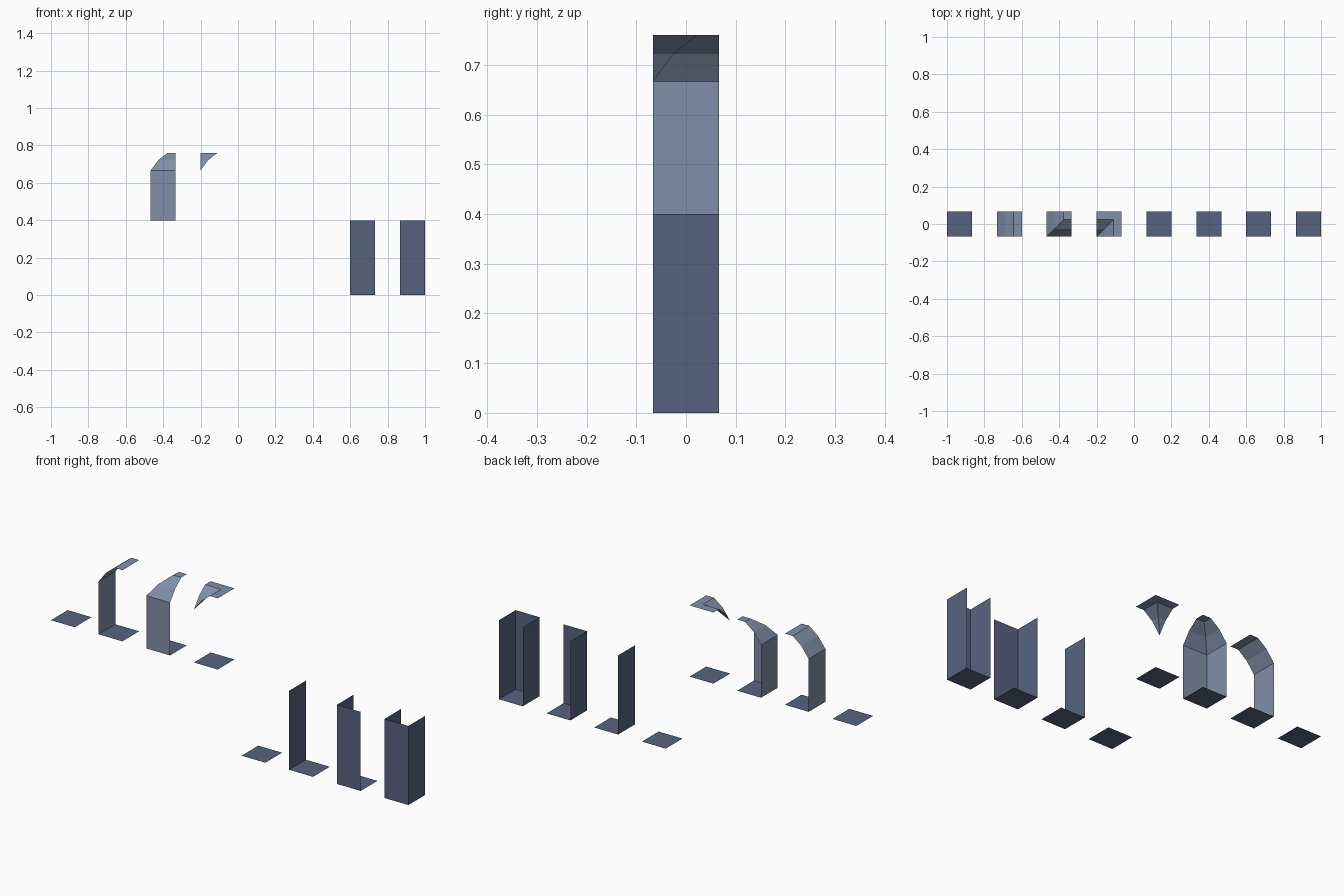
import bpy

if "Cube" in bpy.data.objects:
    bpy.data.objects.remove(bpy.data.objects["Cube"])

TILE = 2 / 15            # tile width; the gap between tiles is the same
HALF = TILE / 2
LOW_H = 0.4              # height of the plain wall set, base of the vaulted set
SPRING = 0.667           # height where the vault starts
STEPS = [0.0, 0.041, 0.0895, TILE]        # vault profile: distance from wall
RISE = [SPRING, 0.722, 0.76, 0.76]        # vault profile: height


def material(name, rgb):
    m = bpy.data.materials.new(name)
    m.diffuse_color = (*rgb, 1)
    m.use_nodes = True
    m.node_tree.nodes["Principled BSDF"].inputs["Base Color"].default_value = m.diffuse_color
    return m


dark = material("dark slate", (0.093, 0.127, 0.209))
light = material("light slate", (0.216, 0.279, 0.392))


def make(name, verts, faces, mat, cx):
    me = bpy.data.meshes.new(name)
    me.from_pydata(verts, [], faces)
    me.materials.append(mat)
    ob = bpy.data.objects.new(name, me)
    ob.location.x = cx
    bpy.context.collection.objects.link(ob)


def floor(name, cx, z):
    h = HALF
    make(name, [(-h, -h, z), (h, -h, z), (h, h, z), (-h, h, z)],
         [(0, 1, 2, 3)], dark, cx)


def wall(name, cx, side, z0, z1, mat):
    h = HALF
    # ends ordered so each wall faces into the tile
    a, b = {"left": ((-h, -h), (-h, h)),
            "front": ((h, -h), (-h, -h)),
            "right": ((h, h), (h, -h))}[side]
    make(name, [(*a, z0), (*b, z0), (*b, z1), (*a, z1)],
         [(0, 1, 2, 3)], mat, cx)


def vault(name, cx, rule):
    """Ceiling sheet; rule(i, j) picks which profile step sets the height."""
    n = len(STEPS)
    verts = [(STEPS[i] - HALF, STEPS[j] - HALF, RISE[rule(i, j)])
             for i in range(n) for j in range(n)]
    faces = []
    for i in range(n - 1):
        for j in range(n - 1):
            a, b, c, d = i * n + j, i * n + j + 1, (i + 1) * n + j + 1, (i + 1) * n + j
            # cells on the mitre line split along it
            faces += [(a, b, c), (a, c, d)] if i == j else [(a, b, c, d)]
    make(name, verts, faces, light, cx)


# Floors of both sets: four raised, four on the ground
centers = [-1 + HALF + 2 * TILE * k for k in range(8)]
for k, cx in enumerate(centers):
    floor(f"floor_{k + 1}", cx, LOW_H if k < 4 else 0)

# Walls of the vaulted set and the plain set
for k, sides in {1: ["left"], 2: ["left", "front"],
                 5: ["left"], 6: ["left", "front"],
                 7: ["left", "front", "right"]}.items():
    z0, z1, mat = (LOW_H, SPRING, light) if k < 4 else (0, LOW_H, dark)
    for side in sides:
        wall(f"{side}_wall_{k + 1}", centers[k], side, z0, z1, mat)

# Vaults: straight run, inner corner, outer corner
vault("straight_vault", centers[1], lambda i, j: i)
vault("inner_corner_vault", centers[2], min)
vault("outer_corner_vault", centers[3], max)
